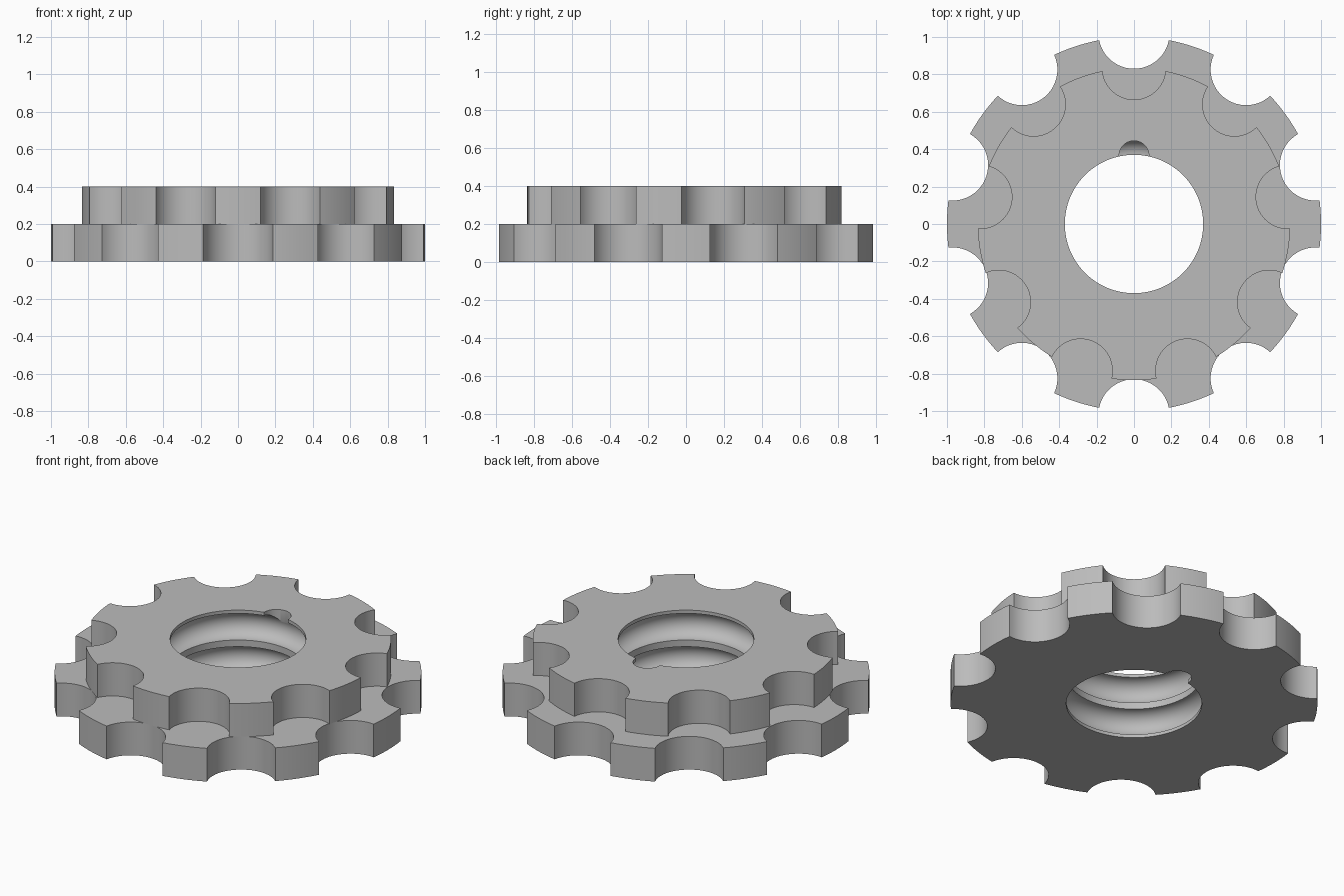
import bpy
import bmesh
from math import atan2, acos, cos, sin, pi

if "Cube" in bpy.data.objects:
    bpy.data.objects.remove(bpy.data.objects["Cube"], do_unlink=True)

BORE = 0.37     # bore radius, also the centre line of the ball groove
BALL = 0.08     # ball groove and filling slot radius
THICK = 0.2

steel = bpy.data.materials.new("grey_steel")
steel.use_nodes = True
steel.diffuse_color = (0.5, 0.5, 0.5, 1)
steel.node_tree.nodes["Principled BSDF"].inputs["Base Color"].default_value = (0.5, 0.5, 0.5, 1)


def make_object(name, bm):
    bmesh.ops.recalc_face_normals(bm, faces=bm.faces)
    mesh = bpy.data.meshes.new(name)
    bm.to_mesh(mesh)
    bm.free()
    mesh.materials.append(steel)
    obj = bpy.data.objects.new(name, mesh)
    bpy.context.collection.objects.link(obj)
    return obj


def notched_outline(count, radius, notch_dist, notch_radius):
    """Rim outline with round notches, the first one at +y."""
    half = acos((radius**2 + notch_dist**2 - notch_radius**2) / (2 * radius * notch_dist))
    phi = atan2(radius * sin(half), radius * cos(half) - notch_dist)
    step = 2 * pi / count
    points = []
    for k in range(count):
        mid = pi / 2 + k * step
        cx, cy = notch_dist * cos(mid), notch_dist * sin(mid)
        for i in range(25):
            t = mid + 2 * pi - phi + (2 * phi - 2 * pi) * i / 24
            points.append((cx + notch_radius * cos(t), cy + notch_radius * sin(t)))
        for i in range(1, 10):
            t = mid + half + (step - 2 * half) * i / 10
            points.append((radius * cos(t), radius * sin(t)))
    return points


def plate(name, outline, z):
    bm = bmesh.new()
    face = bm.faces.new([bm.verts.new((x, y, z)) for x, y in outline])
    new = bmesh.ops.extrude_face_region(bm, geom=[face])["geom"]
    bmesh.ops.translate(bm, vec=(0, 0, THICK),
                        verts=[v for v in new if isinstance(v, bmesh.types.BMVert)])
    return make_object(name, bm)


def bore_cutter(z):
    """Bore with a round ball groove at mid height."""
    mid = z + THICK / 2
    profile = [(0, z - 0.05), (BORE, z - 0.05)]
    for i in range(21):
        t = -pi / 2 + pi * i / 20
        profile.append((BORE + BALL * cos(t), mid + BALL * sin(t)))
    profile += [(BORE, z + THICK + 0.05), (0, z + THICK + 0.05)]
    bm = bmesh.new()
    verts = [bm.verts.new((r, 0, h)) for r, h in profile]
    edges = [bm.edges.new(pair) for pair in zip(verts, verts[1:])]
    bmesh.ops.spin(bm, geom=verts + edges, cent=(0, 0, 0), axis=(0, 0, 1),
                   angle=2 * pi, steps=96, use_duplicate=False)
    bmesh.ops.remove_doubles(bm, verts=bm.verts, dist=0.0001)
    return make_object("bore_cutter", bm)


def slot_cutter(low, high):
    """Ball filling slot running from an outer face into the groove."""
    bm = bmesh.new()
    bmesh.ops.create_cone(bm, cap_ends=True, segments=40, radius1=BALL,
                          radius2=BALL, depth=high - low)
    bmesh.ops.translate(bm, verts=bm.verts, vec=(0, BORE - 0.005, (low + high) / 2))
    return make_object("slot_cutter", bm)


def cut(obj, cutters):
    for cutter in cutters:
        cutter.hide_render = True
        mod = obj.modifiers.new("cut", 'BOOLEAN')
        mod.operation = 'DIFFERENCE'
        mod.solver = 'EXACT'
        mod.object = cutter
    bpy.context.view_layer.update()
    graph = bpy.context.evaluated_depsgraph_get()
    mesh = bpy.data.meshes.new_from_object(obj.evaluated_get(graph))
    obj.modifiers.clear()
    obj.data = mesh
    for cutter in cutters:
        bpy.data.objects.remove(cutter, do_unlink=True)
    bpy.ops.object.select_all(action='DESELECT')
    obj.select_set(True)
    bpy.context.view_layer.objects.active = obj
    bpy.ops.object.shade_smooth_by_angle(angle=pi / 6)


# Large wheel below: ten notches, slot opening downwards
lower = plate("lower_notched_wheel", notched_outline(10, 1.0, 1.02, 0.19), 0)
cut(lower, [bore_cutter(0), slot_cutter(-0.05, THICK / 2)])

# Small wheel above: nine notches, slot opening upwards
upper = plate("upper_notched_wheel", notched_outline(9, 0.835, 0.835, 0.17), THICK)
cut(upper, [bore_cutter(THICK), slot_cutter(1.5 * THICK, 2 * THICK + 0.05)])
